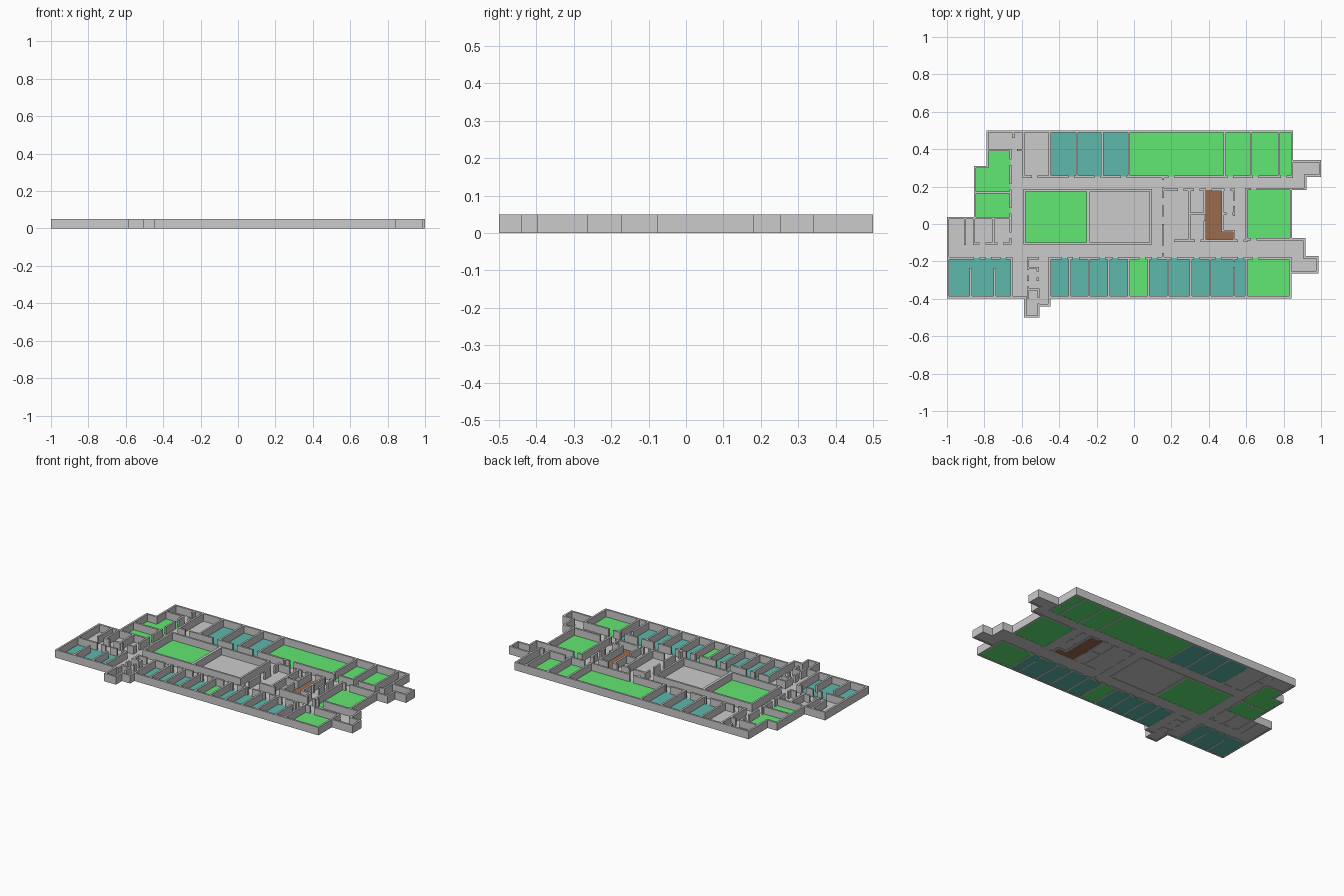
import bpy, bmesh

H = 0.05      # wall height
T = 0.012     # wall thickness

MATS = {}
for mname, col in (("green", (0.12, 0.8, 0.17, 1)), ("teal", (0.11, 0.48, 0.41, 1)),
                   ("brown", (0.33, 0.145, 0.08, 1))):
    MATS[mname] = bpy.data.materials.new(mname)
    MATS[mname].diffuse_color = col


def add_box(bm, x0, x1, y0, y1, z0, z1):
    vs = bmesh.ops.create_cube(bm, size=1)["verts"]
    for v in vs:
        v.co.x = x1 if v.co.x > 0 else x0
        v.co.y = y1 if v.co.y > 0 else y0
        v.co.z = z1 if v.co.z > 0 else z0


def finish(bm, name, mat=None):
    bmesh.ops.recalc_face_normals(bm, faces=bm.faces[:])
    me = bpy.data.meshes.new(name)
    bm.to_mesh(me)
    bm.free()
    ob = bpy.data.objects.new(name, me)
    bpy.context.collection.objects.link(ob)
    if mat:
        me.materials.append(MATS[mat])
    return ob


def wall(bm, axis, at, a, b, doors=(), gap=0.03, t=T):
    """Wall along an axis at a fixed coordinate, broken by door gaps."""
    cuts = [a - t / 2]
    for d in sorted(doors):
        cuts += [d - gap / 2, d + gap / 2]
    cuts.append(b + t / 2)
    for s, e in zip(cuts[::2], cuts[1::2]):
        if axis == "x":
            add_box(bm, s, e, at - t / 2, at + t / 2, 0, H)
        else:
            add_box(bm, at - t / 2, at + t / 2, s, e, 0, H)


def ring(bm, x0, x1, y0, y1):
    wall(bm, "x", y0, x0, x1)
    wall(bm, "x", y1, x0, x1)
    wall(bm, "y", x0, y0, y1)
    wall(bm, "y", x1, y0, y1)


# Building outline (wall centre lines, clockwise from the north-west corner)
outline = [(-0.783, 0.494), (0.845, 0.494), (0.845, 0.335), (0.994, 0.335), (0.994, 0.258),
           (0.915, 0.258), (0.915, 0.187), (0.84, 0.187), (0.84, -0.082), (0.91, -0.082),
           (0.91, -0.178), (0.98, -0.178), (0.98, -0.258), (0.835, -0.258), (0.835, -0.392),
           (-0.453, -0.392), (-0.453, -0.434), (-0.51, -0.434), (-0.51, -0.494),
           (-0.581, -0.494), (-0.581, -0.392), (-0.994, -0.392), (-0.994, 0.032),
           (-0.85, 0.032), (-0.85, 0.305), (-0.783, 0.305)]

# Exterior walls
bm = bmesh.new()
for (xa, ya), (xb, yb) in zip(outline, outline[1:] + outline[:1]):
    if ya == yb:
        wall(bm, "x", ya, min(xa, xb), max(xa, xb))
    else:
        wall(bm, "y", xa, min(ya, yb), max(ya, yb))
finish(bm, "exterior_walls")

# Corridor floor: outline polygon extruded into a thin slab
bm = bmesh.new()
f = bm.faces.new([bm.verts.new((x, y, 0.002)) for x, y in outline])
ext = bmesh.ops.extrude_face_region(bm, geom=[f])["geom"]
bmesh.ops.translate(bm, vec=(0, 0, 0.001),
                    verts=[g for g in ext if isinstance(g, bmesh.types.BMVert)])
if not f.is_valid or len(bm.faces) < len(outline) + 2:
    bm.faces.new(bm.verts[:len(outline)])
finish(bm, "grey_floor")

# North room row
north = [-0.59, -0.45, -0.305, -0.17, -0.027, 0.485, 0.625, 0.775]
bm = bmesh.new()
for x in north:
    wall(bm, "y", x, 0.253, 0.494)
wall(bm, "x", 0.253, -0.59, 0.845, [-0.53, -0.335, -0.195, -0.055, 0.2, 0.515, 0.65, 0.80])
wall(bm, "y", 0.845, 0.253, 0.335)
finish(bm, "north_row_walls")

# South room row
south = [-0.45, -0.343, -0.24, -0.135, -0.028, 0.077, 0.182, 0.303, 0.407, 0.535, 0.6]
bm = bmesh.new()
for x in south:
    wall(bm, "y", x, -0.392, -0.183, [-0.215] if x == 0.535 else ())
wall(bm, "x", -0.183, -0.45, 0.835,
     [-0.37, -0.31, -0.17, -0.1, 0.045, 0.11, 0.215, 0.335, 0.45, 0.57, 0.65])
wall(bm, "y", 0.835, -0.258, -0.183)
finish(bm, "south_row_walls")

# Two inner halls side by side
bm = bmesh.new()
ring(bm, -0.585, -0.248, -0.104, 0.18)
ring(bm, -0.242, 0.09, -0.104, 0.18)
finish(bm, "hall_walls")

# Central service core and the east room
bm = bmesh.new()
wall(bm, "y", 0.155, -0.183, 0.253, [-0.135, 0.02, 0.12, 0.215], 0.04)
wall(bm, "y", 0.295, -0.09, 0.183)
wall(bm, "y", 0.378, -0.09, 0.183, [0.035])
wall(bm, "y", 0.475, -0.035, 0.183)
wall(bm, "y", 0.535, 0.05, 0.183, [0.11])
wall(bm, "y", 0.535, -0.09, -0.04)
wall(bm, "y", 0.6, -0.082, 0.187)
wall(bm, "x", 0.183, 0.155, 0.378, [0.25, 0.335])
wall(bm, "x", 0.183, 0.42, 0.535, [0.5])
wall(bm, "x", 0.055, 0.295, 0.378)
wall(bm, "x", 0.055, 0.475, 0.535, [0.51])
wall(bm, "x", -0.038, 0.475, 0.535)
wall(bm, "x", -0.09, 0.22, 0.6, [0.34, 0.57])
wall(bm, "x", 0.187, 0.6, 0.84, [0.64])
wall(bm, "x", -0.082, 0.6, 0.84, [0.64])
finish(bm, "core_walls")

# West wing
bm = bmesh.new()
wall(bm, "x", 0.395, -0.783, -0.66)
wall(bm, "x", 0.395, -0.62, -0.59)
wall(bm, "y", -0.783, 0.305, 0.395)
wall(bm, "y", -0.66, -0.104, 0.395, [-0.06, 0.07, 0.2, 0.33])
wall(bm, "y", -0.645, 0.465, 0.494)
wall(bm, "x", 0.168, -0.85, -0.66)
wall(bm, "x", 0.032, -0.85, -0.66)
for x in (-0.903, -0.855, -0.752):
    wall(bm, "y", x, -0.107, 0.032)
wall(bm, "x", -0.104, -0.855, -0.66, [-0.81, -0.715])
wall(bm, "x", -0.183, -0.994, -0.655, [-0.84, -0.78, -0.7])
wall(bm, "y", -0.655, -0.392, -0.183)
wall(bm, "y", -0.873, -0.392, -0.24)
wall(bm, "y", -0.745, -0.392, -0.245)
finish(bm, "west_wing_walls")

# Small rooms by the south-west entrance
bm = bmesh.new()
wall(bm, "x", -0.183, -0.567, -0.515)
wall(bm, "y", -0.567, -0.392, -0.183, [-0.26, -0.32])
wall(bm, "x", -0.235, -0.567, -0.525)
wall(bm, "x", -0.35, -0.567, -0.51)
wall(bm, "y", -0.51, -0.434, -0.35, [-0.41])
wall(bm, "y", -0.515, -0.30, -0.235, [-0.27])
finish(bm, "entrance_walls")


def floors(mat, rects):
    for i, (x0, x1, y0, y1) in enumerate(rects):
        bm = bmesh.new()
        add_box(bm, x0, x1, y0, y1, 0.001, 0.004)
        finish(bm, f"{mat}_floor_{i + 1}", mat)


# Coloured room floors
N, S = (0.253, 0.494), (-0.392, -0.183)
floors("teal", [(a, b, *N) for a, b in zip(north[1:4], north[2:5])]
       + [(a, b, *S) for a, b in zip(south, south[1:]) if a != -0.028]
       + [(-0.994, -0.655, *S)])
floors("green", [(a, b, *N) for a, b in zip(north[4:], north[5:] + [0.845])]
       + [(-0.028, 0.077, *S), (0.6, 0.835, *S), (0.6, 0.84, -0.082, 0.187),
          (-0.585, -0.248, -0.104, 0.18), (-0.85, -0.66, 0.032, 0.168),
          (-0.85, -0.66, 0.168, 0.305), (-0.783, -0.66, 0.305, 0.395)])
floors("brown", [(0.378, 0.475, -0.09, 0.183), (0.475, 0.535, -0.09, -0.038)])
